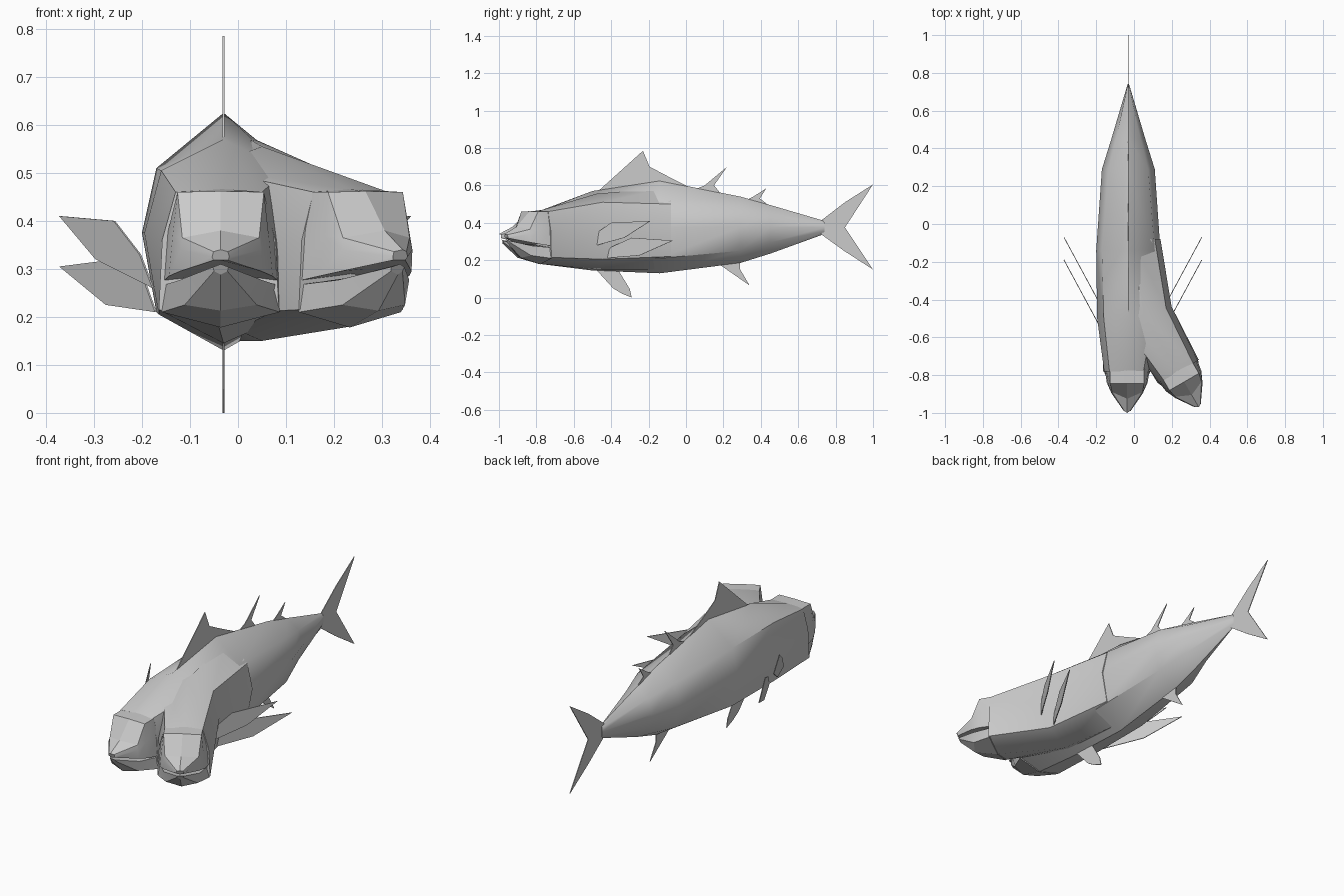
import bpy, bmesh
from math import radians
from mathutils import Matrix, Vector

if "Cube" in bpy.data.objects:
    bpy.data.objects.remove(bpy.data.objects["Cube"])


def finish(name, bm, angle=None):
    bmesh.ops.recalc_face_normals(bm, faces=bm.faces)
    me = bpy.data.meshes.new(name)
    bm.to_mesh(me)
    bm.free()
    ob = bpy.data.objects.new(name, me)
    bpy.context.collection.objects.link(ob)
    if angle:
        bpy.ops.object.select_all(action='DESELECT')
        ob.select_set(True)
        bpy.context.view_layer.objects.active = ob
        bpy.ops.object.shade_smooth_by_angle(angle=radians(angle))
    return ob


def loft(name, half_rings, mats, angle):
    # each half ring runs from the top centre round the +x side to the bottom centre
    bm = bmesh.new()
    rings = []
    for half, m in zip(half_rings, mats):
        full = list(half) + [(-x, y, z) for x, y, z in half[-2:0:-1]]
        rings.append([bm.verts.new(m @ Vector(p)) for p in full])
    n = len(rings[0])
    for a, b in zip(rings, rings[1:]):
        for i in range(n):
            j = (i + 1) % n
            bm.faces.new((a[i], a[j], b[j], b[i]))
    bm.faces.new(rings[0])
    bm.faces.new(rings[-1])
    return finish(name, bm, angle)


def trunk(name, sections, angle):
    # section: centre x, y, turn, top z, upper (x,z), side (x,z), lower (x,z), bottom z
    rings, mats = [], []
    for cx, y, turn, zt, u, s, l, zb in sections:
        rings.append([(0, 0, zt)] + [(x, 0, z) for x, z in (u, s, l)] + [(0, 0, zb)])
        mats.append(Matrix.Translation((cx, y, 0)) @ Matrix.Rotation(radians(turn), 4, 'Z'))
    return loft(name, rings, mats, angle)


def fin(name, pts, place):
    bm = bmesh.new()
    bm.faces.new([bm.verts.new((place(y), y, z)) for y, z in pts])
    ob = finish(name, bm)
    mod = ob.modifiers.new("thickness", 'SOLIDIFY')
    mod.thickness = 0.004
    mod.offset = 0
    return ob


# Main body, tail to first neck
trunk("body", [
    (-.03, .74, 0, .41, (.003, .395), (.004, .375), (.003, .355), .34),
    (-.03, .45, 0, .495, (.065, .45), (.09, .378), (.065, .295), .235),
    (-.03, .29, 0, .54, (.105, .48), (.14, .378), (.105, .25), .185),
    (-.03, -.14, 0, .625, (.14, .51), (.17, .375), (.14, .21), .13),
    (-.03, -.50, 0, .57, (.13, .505), (.165, .375), (.135, .205), .145),
    (-.04, -.78, 0, .465, (.09, .46), (.118, .36), (.125, .215), .18)], 40)

# Second neck branching off to the side
trunk("second_neck", [
    (-.01, -.08, 0, .59, (.12, .50), (.15, .375), (.12, .22), .15),
    (.05, -.48, 16, .555, (.125, .51), (.155, .375), (.13, .205), .15),
    (.235, -.782, 30, .465, (.09, .46), (.118, .36), (.125, .215), .18)], 40)

# Heads: upper head with blocky brow, and lower jaw, snout tip at local y = -1
upper = [
    [(0, -.76, .467), (.09, -.77, .46), (.112, -.77, .37), (.122, -.75, .272), (0, -.75, .285)],
    [(0, -.845, .462), (.09, -.845, .46), (.1, -.85, .37), (.108, -.84, .285), (0, -.85, .30)],
    [(0, -.925, .38), (.08, -.89, .365), (.084, -.895, .34), (.085, -.89, .295), (0, -.9, .31)],
    [(0, -1, .34), (.015, -.99, .336), (.018, -.99, .325), (.015, -.985, .318), (0, -.99, .318)]]
lower = [
    [(0, -.75, .275), (.122, -.75, .265), (.123, -.78, .21), (0, -.78, .178)],
    [(0, -.9, .29), (.085, -.88, .277), (.075, -.88, .225), (0, -.9, .213)],
    [(0, -.99, .31), (.016, -.98, .304), (.014, -.975, .295), (0, -.98, .288)]]
for side, tip, turn in (("first", (-.036, -1, 0), 0), ("second", (.343, -.97, 0), 30)):
    m = (Matrix.Translation(tip) @ Matrix.Rotation(radians(turn), 4, 'Z')
         @ Matrix.Translation((0, 1, 0)))
    loft(side + "_upper_head", upper, [m] * 4, 25)
    loft(side + "_lower_jaw", lower, [m] * 3, 25)

# Fins on the centre plane, as (y, z) outlines
centre_fins = {
    "front_dorsal_fin": [(-.48, .56), (-.23, .785), (-.195, .70), (-.1, .65), (.02, .59), (-.14, .60)],
    "middle_dorsal_fin": [(.05, .58), (.1, .60), (.22, .70), (.15, .60), (.19, .55)],
    "rear_dorsal_fin": [(.30, .51), (.36, .54), (.43, .585), (.395, .53), (.46, .48)],
    "belly_fin": [(-.49, .16), (-.39, .05), (-.34, .02), (-.29, 0), (-.30, .045), (-.37, .16)],
    "anal_fin": [(.16, .19), (.34, .065), (.29, .15), (.29, .20)],
    "tail_fin": [(.72, .41), (.85, .51), (1, .605), (.85, .375), (1, .15), (.845, .25), (.72, .34)]}
for name, pts in centre_fins.items():
    fin(name, pts, lambda y: -.03)

# Paired side fins sweeping outward and back
side_fins = {
    "upper_side_fin": ([(-.55, .26), (-.5, .33), (-.40, .40), (-.19, .41), (-.33, .32)], .365, -.19),
    "lower_side_fin": ([(-.44, .21), (-.40, .27), (-.29, .32), (-.07, .305), (-.25, .225)], .365, -.07)}
for name, (pts, x_tip, y_tip) in side_fins.items():
    for label, s in (("left", -1), ("right", 1)):
        fin(label + "_" + name, pts, lambda y: -.006 + s * (x_tip + (y - y_tip) * .54))
